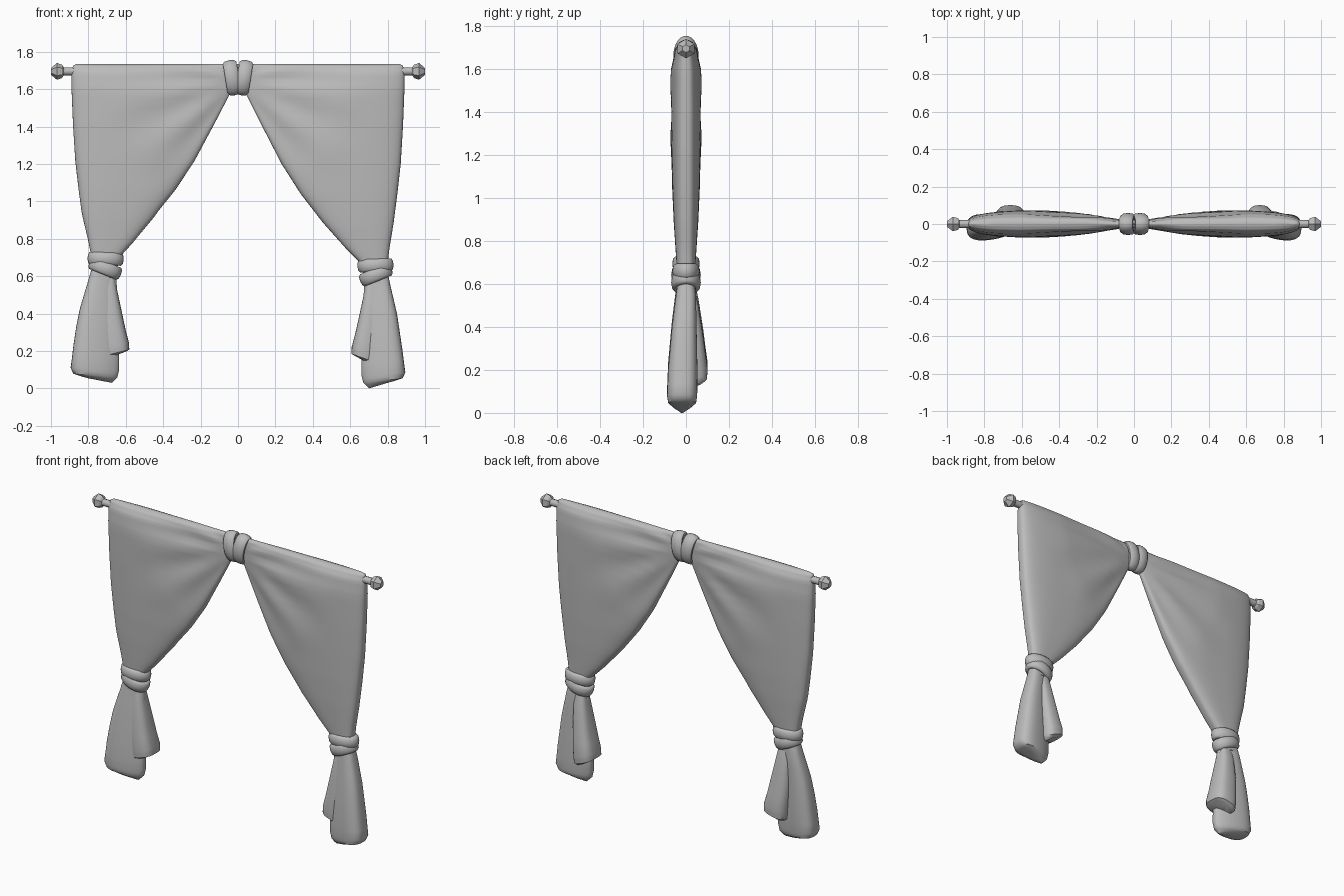
import bpy, bmesh, math
from mathutils import Matrix, Vector

cube = bpy.data.objects.get("Cube")
if cube:
    bpy.data.objects.remove(cube)

GREY = (0.5, 0.5, 0.5, 1)
cloth = bpy.data.materials.new("plain grey")
cloth.use_nodes = True
cloth.diffuse_color = GREY
cloth.node_tree.nodes["Principled BSDF"].inputs["Base Color"].default_value = GREY


def make(name, rings, closed=False, angle=50, flip=False):
    """Skin a list of point rings into one object."""
    bm = bmesh.new()
    loops = [[bm.verts.new(p) for p in ring] for ring in rings]
    n = len(loops[0])
    pairs = list(zip(loops, loops[1:]))
    if closed:
        pairs.append((loops[-1], loops[0]))
    else:
        bm.faces.new(loops[0])
        bm.faces.new(loops[-1])
    for a, b in pairs:
        for i in range(n):
            j = (i + 1) % n
            bm.faces.new((a[i], a[j], b[j], b[i]))
    bmesh.ops.recalc_face_normals(bm, faces=bm.faces)
    mesh = bpy.data.meshes.new(name)
    bm.to_mesh(mesh)
    bm.free()
    mesh.materials.append(cloth)
    ob = bpy.data.objects.new(name, mesh)
    bpy.context.collection.objects.link(ob)
    bpy.ops.object.select_all(action='DESELECT')
    ob.select_set(True)
    bpy.context.view_layer.objects.active = ob
    bpy.ops.object.shade_smooth_by_angle(angle=math.radians(angle))


def power(v, e):
    return math.copysign(abs(v) ** e, v)


def refine(rows, steps):
    """Add evenly spaced rows between the given ones."""
    out = []
    for a, b in zip(rows, rows[1:]):
        for k in range(steps):
            out.append([p + (q - p) * k / steps for p, q in zip(a, b)])
    return out + [list(rows[-1])]


def folds(x, z):
    """Thickness factor: pinched at the knot, with creases fanning out of it."""
    dx, dz = x, 1.64 - z
    d = math.hypot(dx, dz)
    pinch = 0.45 + 0.55 * min(1, d / 0.6)
    fade = max(0, 1 - abs(d - 0.3) / 0.45)
    return pinch * (1 + 0.16 * fade * math.sin(13 * math.atan2(dz, dx) - 0.6))


# Curtain rows: height, outer x, inner x, half depth, centre y
DRAPE = [(1.735, .865, 0, .012, 0), (1.725, .882, 0, .034, 0), (1.69, .89, 0, .056, 0),
         (1.6, .89, .03, .07, 0), (1.4, .882, .13, .071, 0), (1.2, .87, .233, .068, 0),
         (1.04, .852, .335, .064, 0), (.885, .832, .455, .057, 0), (.75, .81, .575, .048, 0),
         (.67, .80, .655, .042, 0), (.56, .80, .685, .045, 0)]
TAIL = [(.62, .80, .67, .04, 0), (.55, .815, .675, .05, 0), (.4, .85, .665, .062, -.008),
        (.2, .88, .66, .074, -.015), (.07, .895, .66, .076, -.018), (.03, .88, .67, .07, -.018),
        (.01, .83, .69, .045, -.018), (0, .80, .70, .02, -.018)]
FLAP = [(.6, .745, .69, .03, .005), (.5, .755, .672, .05, .008), (.36, .752, .642, .068, .012),
        (.19, .738, .608, .083, .018), (.14, .733, .606, .08, .018), (.125, .715, .625, .06, .018)]


def panel(name, rows, side, steps, segs, style):
    rings = []
    for z, xo, xi, half, yc in refine(rows, steps):
        # The right curtain is tied a little higher and further in
        if side < 0:
            near = max(0, 1 - abs(z - .62) / .3)
            xo -= .02 * near
            xi -= .025 * (1 if z < .62 else near)
            z += .03 * min(1, max(0, (1.6 - z) / .8))
        cx, hx = (xo + xi) / 2, (xo - xi) / 2
        ring = []
        for i in range(segs):
            a = math.tau * i / segs
            x = cx + hx * power(math.cos(a), .75)
            y = half * power(math.sin(a), .65)
            s = (xo - x) / (xo - xi)
            zz = z
            if style == "drape":
                y *= folds(x, z)
            elif style == "tail":
                y *= 1 - .5 * s * s
                zz += .03 * max(0, 1 - z / .15) * (1 - s)
            else:
                zz += .05 * max(0, 1 - (z - .12) / .2) * s
            ring.append((side * x, yc + y, zz))
        rings.append(ring)
    make(name, rings)


def band(name, centre, radii, width, thick, turn):
    """Oval ring with a rounded, cushion-like cross-section."""
    rings = []
    for i in range(28):
        a = math.tau * i / 28
        out = Vector((math.cos(a), math.sin(a), 0))
        base = Vector((radii[0] * out.x, radii[1] * out.y, 0))
        ring = []
        for k in range(10):
            b = math.tau * k / 10
            p = base + out * thick * math.cos(b) + Vector((0, 0, width * power(math.sin(b), .8)))
            ring.append(Vector(centre) + turn @ p)
        rings.append(ring)
    make(name, rings, closed=True)


for side, label in ((1, "left"), (-1, "right")):
    panel(label + "_curtain", DRAPE, side, 4, 80, "drape")
    panel(label + "_tail", TAIL, side, 2, 36, "tail")
    panel(label + "_tail_flap", FLAP, side, 2, 28, "flap")

    # Two tieback wraps, the lower one slanting down towards the middle
    tx, up = (.735, 0) if side > 0 else (.708, .035)
    for part, dx, z, radii, slant in (("upper", 0, .658, (.078, .045), 2),
                                      ("lower", .002, .607, (.072, .05), 22)):
        turn = Matrix.Rotation(math.radians(-side * slant), 3, 'Y')
        band(f"{label}_{part}_tieback", (side * (tx + dx), 0, z + up), radii, .036, .019, turn)

    # Half of the central knot: an upright loop leaning towards its partner
    lean = Matrix.Rotation(math.radians(90 + side * 9), 3, 'Y')
    band(label + "_knot_loop", (side * .032, 0, 1.661), (.076, .04), .038, .019, lean)

    # Faceted finial on the rod end
    profile = [(.93, .02), (.942, .036), (.968, .045), (1.0, .018)]
    make(label + "_finial", [[(side * x, r * math.sin(math.tau * k / 6), 1.695 + r * math.cos(math.tau * k / 6))
                              for k in range(6)] for x, r in profile], angle=20)

# Rod running through the curtain
make("rod", [[(x, .022 * math.sin(math.tau * k / 8), 1.695 + .022 * math.cos(math.tau * k / 8))
              for k in range(8)] for x in (-.94, .94)])
